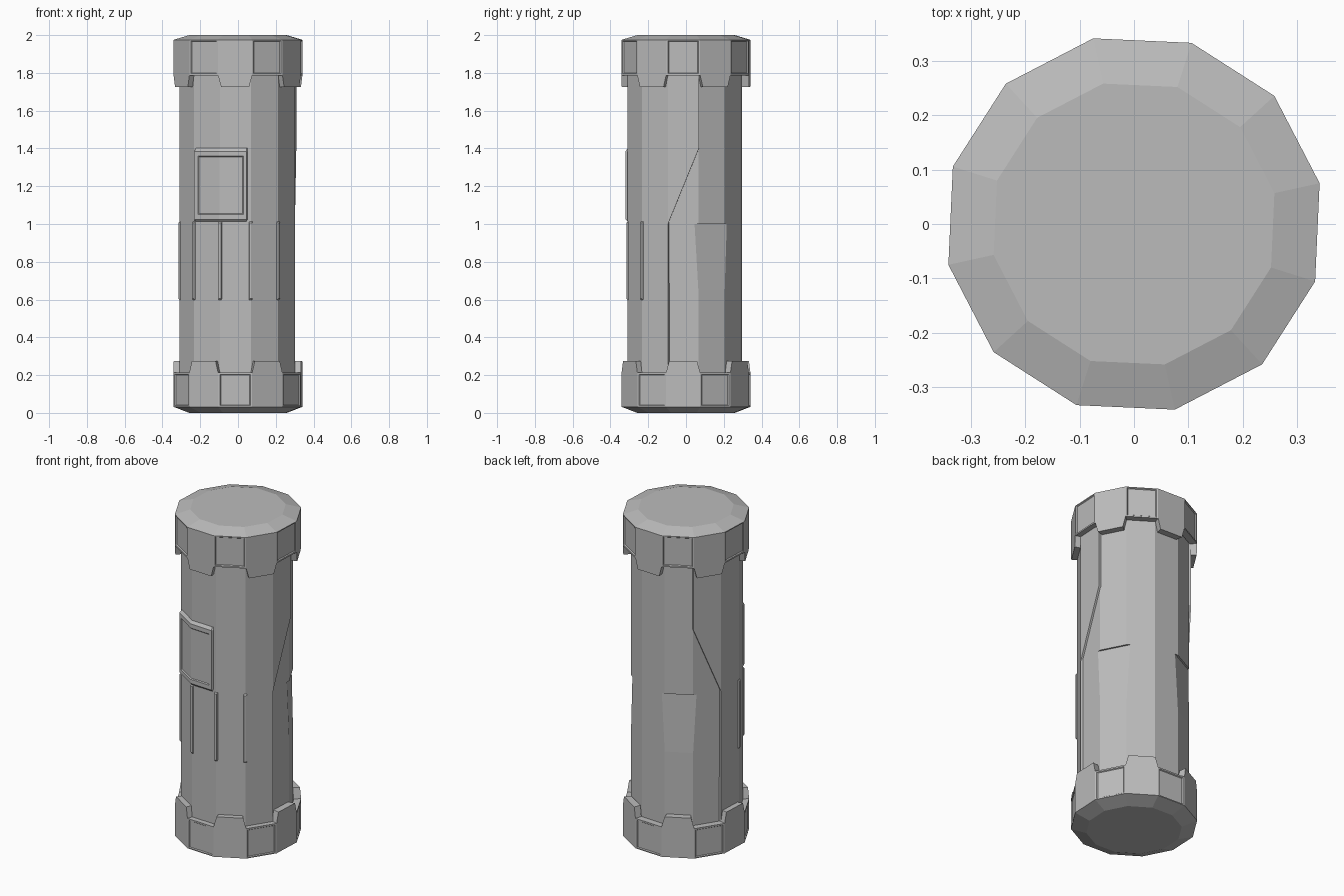
import bpy, bmesh, math
from mathutils import Matrix, Vector

if "Cube" in bpy.data.objects:
    bpy.data.objects.remove(bpy.data.objects["Cube"], do_unlink=True)

SIDES = 12
PHASE = math.radians(12.4)
STEP = 2 * math.pi / SIDES
CORE_R, SHELL_R, CAP_R = 0.304, 0.316, 0.349

grey = bpy.data.materials.new("plain grey")
grey.use_nodes = True
grey.diffuse_color = (0.5, 0.5, 0.5, 1)
grey.node_tree.nodes["Principled BSDF"].inputs["Base Color"].default_value = (0.5, 0.5, 0.5, 1)


def corner(i, r, z):
    a = PHASE + i * STEP
    return Vector((r * math.cos(a), r * math.sin(a), z))


def point(u, r, z):
    """Point on the twelve-sided wall; whole values of u are its corners."""
    i = math.floor(u + 1e-6)
    return corner(i, r, z).lerp(corner(i + 1, r, z), u - i)


def face(bm, pts):
    bm.faces.new([bm.verts.new(p) for p in pts])


def grid(bm, columns, rows, radii):
    """Wall patch whose radius at each crossing follows the lower level."""
    for (u0, a0), (u1, a1) in zip(columns, columns[1:]):
        for (z0, b0), (z1, b1) in zip(rows, rows[1:]):
            face(bm, [point(u, radii[min(a, b)], z) for u, a, z, b in
                      ((u0, a0, z0, b0), (u1, a1, z0, b0),
                       (u1, a1, z1, b1), (u0, a0, z1, b1))])


def finish(name, bm):
    bmesh.ops.remove_doubles(bm, verts=bm.verts, dist=0.0005)
    mesh = bpy.data.meshes.new(name)
    bm.to_mesh(mesh)
    bm.free()
    mesh.materials.append(grey)
    obj = bpy.data.objects.new(name, mesh)
    bpy.context.collection.objects.link(obj)
    return obj


def prism(bm, bottom, shift):
    """Closed solid swept from an outline."""
    top = [p + shift for p in bottom]
    face(bm, bottom)
    face(bm, top)
    for k in range(len(bottom)):
        n = (k + 1) % len(bottom)
        face(bm, [bottom[k], bottom[n], top[n], top[k]])
    bmesh.ops.remove_doubles(bm, verts=bm.verts, dist=0.0005)
    bmesh.ops.recalc_face_normals(bm, faces=bm.faces)


# Inner body with two tapered finger recesses at the back
bm = bmesh.new()
prism(bm, [corner(i, CORE_R, 0.1) for i in range(SIDES)], Vector((0, 0, 1.8)))
core = finish("core_body", bm)
apothem = CORE_R * math.cos(STEP / 2)
for side, i in (("right", 3), ("left", 0)):
    angle = PHASE + (i + 0.5) * STEP
    out = Vector((math.cos(angle), math.sin(angle), 0))
    along = Vector((-out.y, out.x, 0))
    outline = [out * (apothem + d) - along * 0.13 + Vector((0, 0, z))
               for d, z in ((-0.01, 1.0), (0.05, 1.0), (0.05, 0.65), (0, 0.65))]
    bm = bmesh.new()
    prism(bm, outline, along * 0.26)
    cutter = finish(side + "_recess_cutter", bm)
    cutter.hide_render = True
    cutter.hide_set(True)
    cutter.display_type = 'WIRE'
    cut = core.modifiers.new("recess", 'BOOLEAN')
    cut.operation = 'DIFFERENCE'
    cut.solver = 'EXACT'
    cut.object = cutter

# Front shell, wrapping further round above the slanted seams
bm = bmesh.new()
for i in range(4, 12):
    low_a = 1.4 if i == 4 else 1.0 if i == 11 else 0.1
    low_b = 1.0 if i == 4 else 1.4 if i == 11 else 0.1
    face(bm, [corner(i, SHELL_R, low_a), corner(i + 1, SHELL_R, low_b),
              corner(i + 1, SHELL_R, 1.9), corner(i, SHELL_R, 1.9)])
shell = finish("front_shell", bm)
thick = shell.modifiers.new("thickness", 'SOLIDIFY')
thick.thickness = 0.018
thick.offset = -1

# Raised plate bent round a corner, with a sunken middle
bm = bmesh.new()
grid(bm,
     [(7.02, 0), (7.08, 1), (7.22, 2), (7.24, 3), (8, 3),
      (8.73, 3), (8.75, 2), (8.85, 1), (8.9, 0)],
     [(1.01, 0), (1.025, 1), (1.05, 2), (1.055, 3),
      (1.355, 3), (1.36, 2), (1.385, 1), (1.405, 0)],
     (0.314, 0.329, 0.329, 0.324))
finish("front_plate", bm)

# Slim ribs on the shell corners
for n, i in enumerate(range(6, 11), 1):
    bm = bmesh.new()
    grid(bm, [(i - 0.07, 0), (i - 0.045, 1), (i, 1), (i + 0.045, 1), (i + 0.07, 0)],
         [(0.595, 0), (0.605, 1), (1.005, 1), (1.015, 0)], (0.314, 0.323))
    finish(f"rib_{n}", bm)


def end_cap(name, rim, first_tab, top):
    """Bevelled cap with alternating tabs and sunken panels."""
    bm = bmesh.new()
    lip, tip = 0.213, 0.275
    edge = []
    for i in range(SIDES):
        face(bm, [corner(i, 0.264, 0), corner(i + 1, 0.264, 0),
                  corner(i + 1, CAP_R, rim), corner(i, CAP_R, rim)])
        if i % 2 == first_tab:
            tab = [(i, lip), (i + 0.09, tip), (i + 0.91, tip)]
            face(bm, [point(u, CAP_R, z) for u, z in
                      [(i, rim), (i + 1, rim), (i + 1, lip)] + tab[::-1]])
            edge += tab
        else:
            grid(bm, [(i, 0), (i + 0.05, 0), (i + 0.07, 1),
                      (i + 0.93, 1), (i + 0.95, 0), (i + 1, 0)],
                 [(rim, 0), (rim + 0.006, 0), (rim + 0.01, 1),
                  (0.2, 1), (0.204, 0), (lip, 0)], (CAP_R, CAP_R - 0.006))
            edge.append((i, lip))
    face(bm, [corner(i, 0.264, 0) for i in reversed(range(SIDES))])
    # Ledge and inner wall following the tab outline
    for (u0, z0), (u1, z1) in zip(edge, edge[1:] + [(SIDES, edge[0][1])]):
        face(bm, [point(u0, CAP_R, z0), point(u1, CAP_R, z1),
                  point(u1, 0.308, z1), point(u0, 0.308, z0)])
        face(bm, [point(u0, 0.308, z0), point(u1, 0.308, z1),
                  point(u1, 0.308, 0.1), point(u0, 0.308, 0.1)])
    if top:
        bm.transform(Matrix.Translation((0, 0, 2)) @ Matrix.Diagonal((1, 1, -1, 1)))
        bmesh.ops.reverse_faces(bm, faces=bm.faces)
    finish(name, bm)


end_cap("bottom_cap", 0.032, 1, False)
end_cap("top_cap", 0.025, 0, True)
